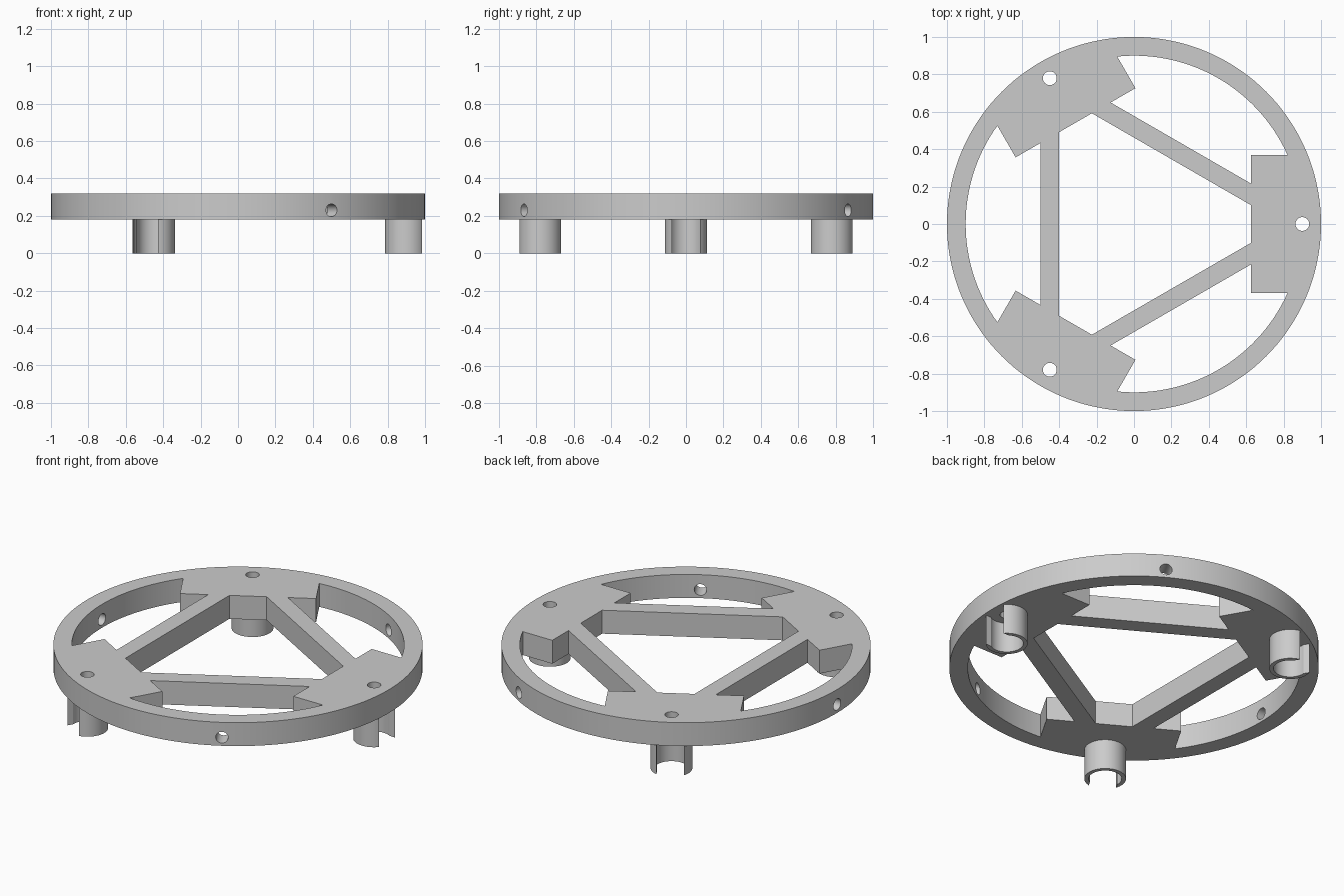
import bpy, bmesh
from math import radians, cos, sin, atan2, degrees
from mathutils import Matrix, Vector

if "Cube" in bpy.data.objects:
    bpy.data.objects.remove(bpy.data.objects["Cube"])

BASE, TOP = 0.18, 0.32
PAD_ANGLES = (0, 120, 240)
GAP_ANGLES = (60, 180, 300)

grey = bpy.data.materials.new("light grey plastic")
grey.use_nodes = True
colour = (0.6, 0.6, 0.6, 1)
grey.diffuse_color = colour
grey.node_tree.nodes["Principled BSDF"].inputs["Base Color"].default_value = colour


def turn(points, angle):
    rot = Matrix.Rotation(radians(angle), 2)
    return [rot @ Vector(p) for p in points]


def arc(radius, start, end, steps, cx=0.0):
    angles = [radians(start + (end - start) * i / steps) for i in range(steps + 1)]
    return [(cx + radius * cos(a), radius * sin(a)) for a in angles]


def prism(name, points, low, high):
    """Extrude a flat outline between two heights."""
    bm = bmesh.new()
    face = bm.faces.new([bm.verts.new((p[0], p[1], low)) for p in points])
    top = bmesh.ops.extrude_face_region(bm, geom=[face])
    moved = [v for v in top["geom"] if isinstance(v, bmesh.types.BMVert)]
    bmesh.ops.translate(bm, verts=moved, vec=(0, 0, high - low))
    bmesh.ops.recalc_face_normals(bm, faces=bm.faces)
    mesh = bpy.data.meshes.new(name)
    bm.to_mesh(mesh)
    bm.free()
    obj = bpy.data.objects.new(name, mesh)
    bpy.context.collection.objects.link(obj)
    mesh.materials.append(grey)
    return obj


def smooth(obj):
    bpy.ops.object.select_all(action='DESELECT')
    obj.select_set(True)
    bpy.context.view_layer.objects.active = obj
    bpy.ops.object.shade_smooth_by_angle(angle=radians(30))


def cut(obj, cutters):
    bpy.ops.object.select_all(action='DESELECT')
    bpy.context.view_layer.objects.active = obj
    for cutter in cutters:
        mod = obj.modifiers.new("cut", 'BOOLEAN')
        mod.operation, mod.solver, mod.object = 'DIFFERENCE', 'EXACT', cutter
        bpy.ops.object.modifier_apply(modifier=mod.name)
        bpy.data.objects.remove(cutter)


# Round plate
plate = prism("ring_plate", arc(1, 0, 357.5, 143), BASE, TOP)
cutters = []

# Central opening bounded by three bars and three pads
centre = [p for a in GAP_ANGLES for p in turn([(0.4, -0.491), (0.4, 0.491)], a)]
cutters.append(prism("centre_cutter", centre, 0, 1))

# Outer windows between the ring, pads and bars
side = [(0.5, 0.433)] + turn([(0.625, -0.37), (0.82, -0.37)], 60)
end = degrees(atan2(side[2][1], side[2][0]))
window = side + arc(0.9, end, -end, 30)[1:-1] + [(p[0], -p[1]) for p in reversed(side)]
for a in GAP_ANGLES:
    cutters.append(prism("window_cutter", turn(window, a), 0, 1))
    # Radial hole through the rim
    hole = prism("rim_hole_cutter", arc(0.034, 0, 345, 23), 0.8, 1.1)
    hole.data.transform(Matrix.Translation((0, 0, 0.23))
                        @ Matrix.Rotation(radians(a), 4, 'Z')
                        @ Matrix.Rotation(radians(90), 4, 'Y'))
    cutters.append(hole)

# Vertical hole in each pad
for a in PAD_ANGLES:
    cutters.append(prism("pad_hole_cutter", turn(arc(0.037, 0, 345, 23, 0.9), a), 0, 1))
cut(plate, cutters)
smooth(plate)

# Split tube feet, open towards the rim
outer, inner, half_slot = 0.113, 0.09, 0.075
outer_end = degrees(atan2(half_slot, (outer**2 - half_slot**2) ** 0.5))
inner_end = degrees(atan2(half_slot, (inner**2 - half_slot**2) ** 0.5))
clip = (arc(outer, outer_end, 360 - outer_end, 40, 0.9)
        + arc(inner, 360 - inner_end, inner_end, 40, 0.9))
for i, a in enumerate(PAD_ANGLES):
    smooth(prism(f"foot_clip_{i + 1}", turn(clip, a), 0, BASE))
